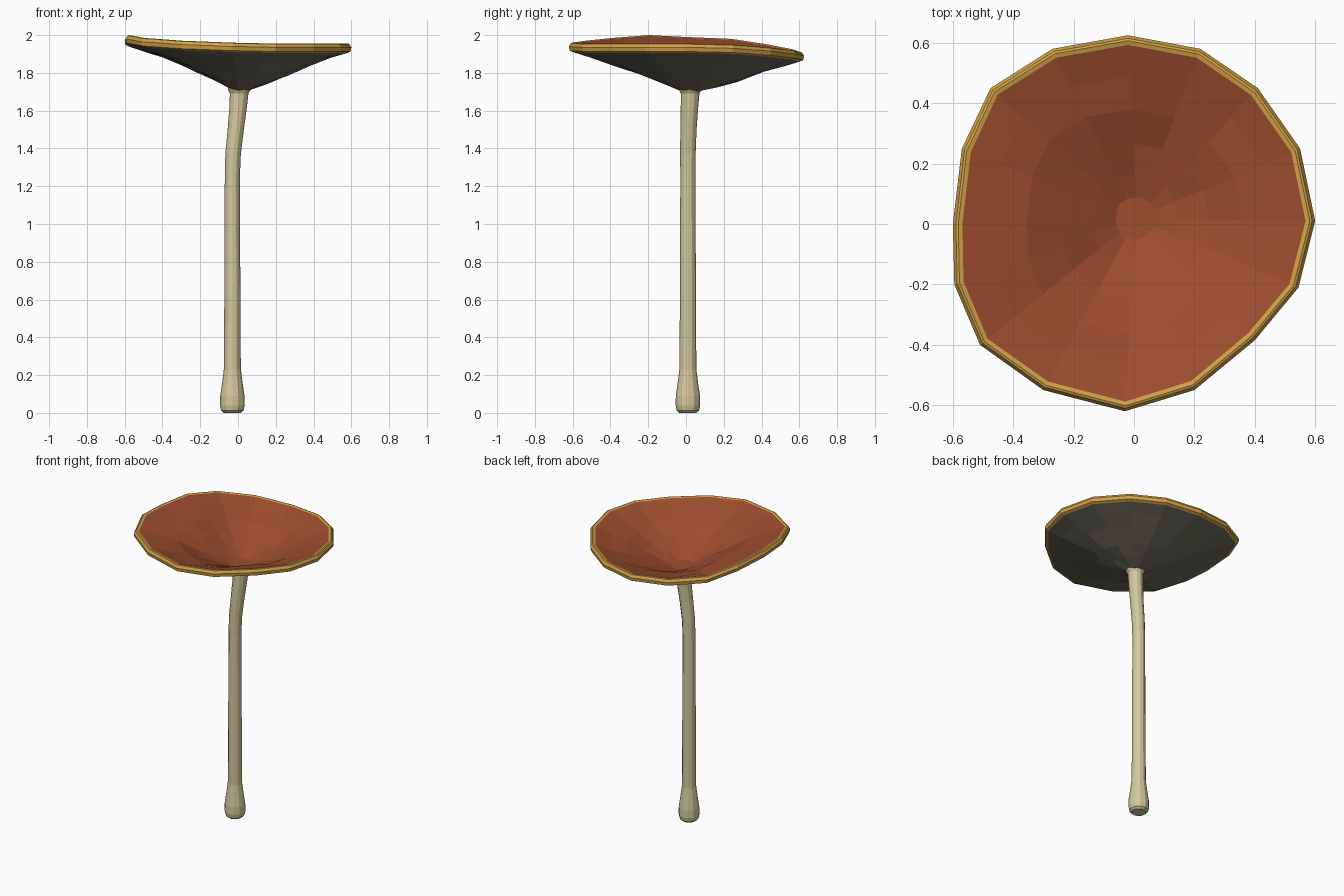
import bpy, math

if "Cube" in bpy.data.objects:
    bpy.data.objects.remove(bpy.data.objects["Cube"])

def material(name, rgb):
    m = bpy.data.materials.new(name)
    m.diffuse_color = (*rgb, 1)
    m.use_nodes = True
    m.node_tree.nodes["Principled BSDF"].inputs["Base Color"].default_value = m.diffuse_color
    return m

def loft(name, rings, mat, cap_start=False, cap_end=False):
    """Skin a list of equal-length point rings with quads."""
    n = len(rings[0])
    verts = [p for r in rings for p in r]
    faces = [(i*n + j, i*n + (j+1) % n, (i+1)*n + (j+1) % n, (i+1)*n + j)
             for i in range(len(rings)-1) for j in range(n)]
    if cap_start:
        faces.append(tuple(reversed(range(n))))
    if cap_end:
        faces.append(tuple(range(len(verts)-n, len(verts))))
    me = bpy.data.meshes.new(name)
    me.from_pydata(verts, [], faces)
    me.materials.append(mat)
    ob = bpy.data.objects.new(name, me)
    bpy.context.collection.objects.link(ob)
    return ob

red = material("cap_red", (0.34, 0.075, 0.028))
gold = material("rim_gold", (0.65, 0.36, 0.065))
grey = material("underside_grey", (0.16, 0.15, 0.11))
cream = material("stem_cream", (0.66, 0.58, 0.34))

# Uneven cap outline: x, y, top height
RIM = [(.60, .01, 1.955), (.55, .25, 1.95), (.41, .45, 1.935), (.22, .58, 1.92),
       (-.02, .625, 1.91), (-.27, .58, 1.925), (-.475, .45, 1.95), (-.57, .25, 1.98),
       (-.60, .0, 1.99), (-.595, -.2, 2.0), (-.51, -.40, 1.985), (-.30, -.55, 1.97),
       (-.03, -.62, 1.96), (.20, -.55, 1.955), (.40, -.385, 1.955), (.545, -.21, 1.955)]
CX, CY = 0.01, 0.02

def rim_ring(inset, drop):
    out = []
    for x, y, z in RIM:
        s = 1 - inset / math.hypot(x, y)
        out.append((x*s, y*s, z - drop))
    return out

def bowl_ring(edge, apex, f, t):
    """Ring at fraction f of the edge radius, t of the way up from the apex."""
    out = []
    for x, y, z in edge:
        a = math.atan2(y, x)
        mid = math.sin(math.pi * f)
        bump = mid * (0.025*max(0, math.cos(a - 2.9)) - 0.018*max(0, math.sin(a))
                      + 0.006*math.sin(5*a + 9*f))
        out.append((CX + (x-CX)*f, CY + (y-CY)*f, apex + (z-apex)*t + bump))
    return out

# Gold rim band
inner, under = rim_ring(.032, .004), rim_ring(.022, .05)
loft("cap_rim", [under, rim_ring(.004, .042), rim_ring(0, .02),
                 rim_ring(.010, .003), rim_ring(.018, 0), inner], gold)

# Red bowl inside the cap
loft("cap_bowl", [inner] + [bowl_ring(inner, 1.735, f, t) for f, t in
     ((.82, .83), (.63, .66), (.43, .40), (.25, .18), (.12, .03))], red, cap_end=True)

# Grey conical underside
loft("cap_underside", [bowl_ring(under, 1.695, f, t) for f, t in
     ((.04, 0), (.12, .10), (.25, .24), (.43, .43), (.67, .70), (.85, .87))] + [under],
     grey, cap_start=True)

# Stem: x, y, z, radius
PATH = [(-.03, .01, 0, .045), (-.03, .01, .012, .059), (-.03, .01, .04, .065),
        (-.03, .01, .09, .064), (-.03, .01, .16, .054), (-.03, .01, .23, .045),
        (-.03, .01, .5, .043), (-.03, .01, 1.25, .040), (-.026, .01, 1.37, .041),
        (-.012, .013, 1.5, .043), (.0, .018, 1.61, .046), (.006, .022, 1.69, .049),
        (.008, .022, 1.715, .062), (.008, .022, 1.725, .062)]
SIDES = 12
stem = loft("stem", [[(x + r*math.cos(2*math.pi*k/SIDES), y + r*math.sin(2*math.pi*k/SIDES), z)
             for k in range(SIDES)] for x, y, z, r in PATH], cream, True, True)
